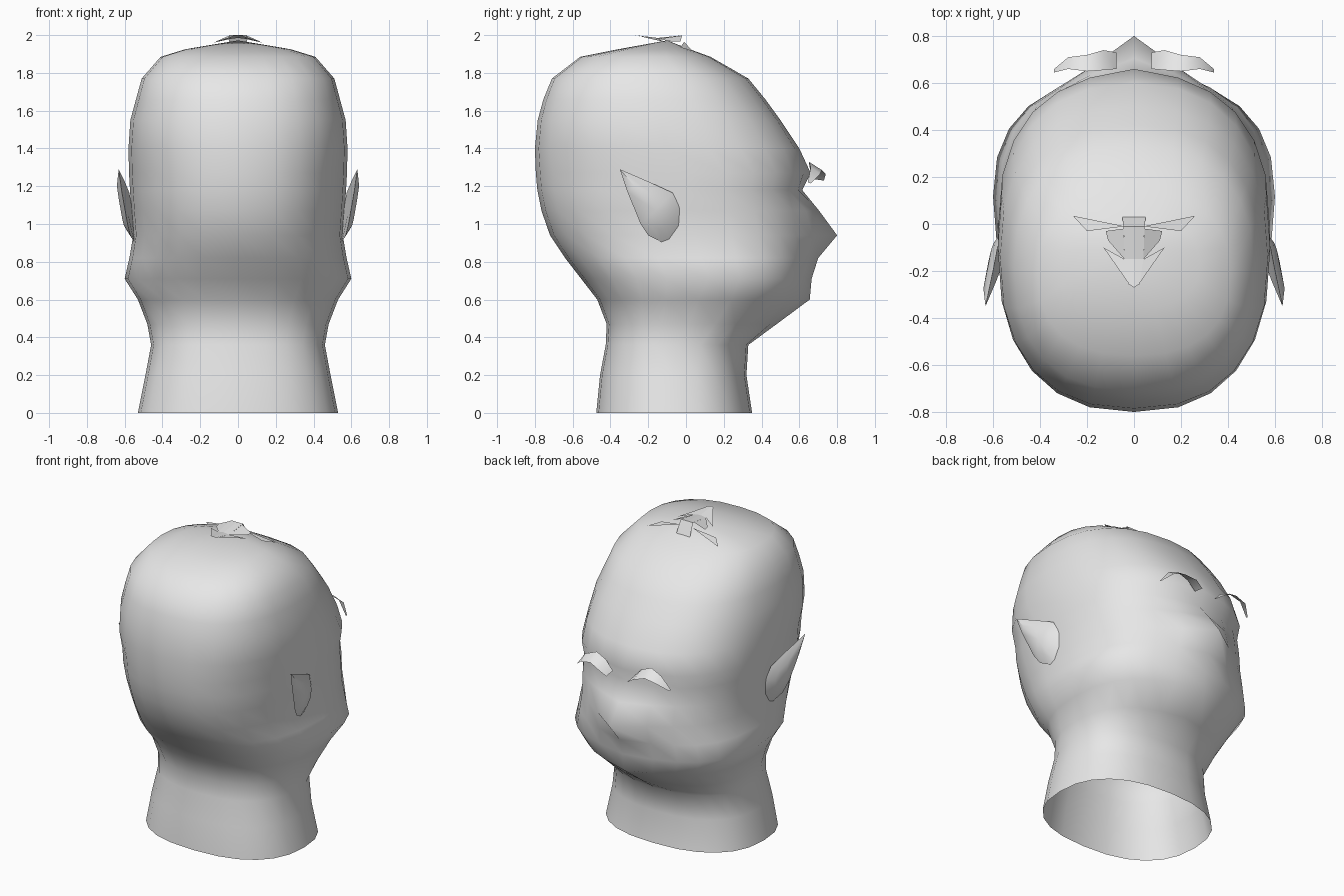
import bpy, bmesh, math
from mathutils import Vector

cube = bpy.data.objects.get("Cube")
if cube:
    bpy.data.objects.remove(cube)

grey = bpy.data.materials.new("plain_grey")
grey.use_nodes = True
grey.diffuse_color = (0.8, 0.8, 0.8, 1)
grey.node_tree.nodes["Principled BSDF"].inputs["Base Color"].default_value = (0.8, 0.8, 0.8, 1)


def finish(name, bm, smooth=True, mirror=False, recalc=True):
    if recalc:
        bmesh.ops.recalc_face_normals(bm, faces=bm.faces)
    for f in bm.faces:
        f.smooth = smooth
    mesh = bpy.data.meshes.new(name)
    bm.to_mesh(mesh)
    bm.free()
    mesh.materials.append(grey)
    obj = bpy.data.objects.new(name, mesh)
    bpy.context.collection.objects.link(obj)
    if mirror:
        obj.modifiers.new("mirror", 'MIRROR')
    return obj


def bridge(bm, a, b):
    n = len(a)
    for i in range(n):
        bm.faces.new((a[i], a[(i + 1) % n], b[(i + 1) % n], b[i]))


# Head and neck: height, half width, back, face plane, centre line of face
RINGS = [
    (0.00, .53, -.475, .35, .35), (0.20, .49, -.455, .32, .32),
    (0.36, .46, -.425, .33, .33), (0.47, .48, -.42, .45, .48),
    (0.60, .53, -.47, .60, .655), (0.71, .60, -.555, .63, .665),
    (0.82, .575, -.64, .645, .70), (0.94, .555, -.72, .65, .80),
    (1.07, .565, -.765, .635, .705), (1.18, .572, -.787, .61, .615),
    (1.27, .577, -.795, .635, .66), (1.40, .58, -.80, .595, .60),
    (1.55, .57, -.785, .50, .50), (1.66, .54, -.755, .42, .42),
    (1.77, .51, -.71, .33, .33), (1.885, .41, -.56, .13, .13),
    (1.925, .28, -.36, .02, .02),
]
SIDES = 24


def power(v, p):
    return math.copysign(abs(v) ** p, v)


bm = bmesh.new()
loops = []
for z, w, back, face, centre in RINGS:
    mid = (back + face) / 2 + (0.08 if 0.6 < z < 1.4 else 0)
    p = 2 / 2.4
    loop = []
    for i in range(SIDES):
        a = math.tau * i / SIDES
        c = power(math.cos(a), p)
        y = mid + c * (face - mid if c > 0 else mid - back)
        # Nose, lips and chin stand out along the centre line
        if i == 0:
            y = centre
        elif i in (1, SIDES - 1):
            y += (centre - face) * 0.25
        loop.append(bm.verts.new((w * power(math.sin(a), p), y, z)))
    loops.append(loop)
for a, b in zip(loops, loops[1:]):
    bridge(bm, a, b)
crown = bm.verts.new((0, -.1, 1.972))
for i in range(SIDES):
    bm.faces.new((loops[-1][i], loops[-1][(i + 1) % SIDES], crown))
finish("head", bm)

# Pointed ears: rim, raised outer shell and shallow inner side
RIM = [(.632, -.35, 1.29), (.60, -.2, 1.225), (.575, -.07, 1.165),
       (.56, -.03, 1.08), (.555, -.04, .99), (.55, -.09, .92),
       (.55, -.13, .905), (.57, -.2, .94), (.585, -.24, 1.0), (.615, -.31, 1.17)]
bm = bmesh.new()
middle = Vector((.58, -.16, 1.07))
rim = [bm.verts.new(p) for p in RIM]
shell = [bm.verts.new(Vector(p).lerp(middle, .4) + Vector((.03, 0, 0))) for p in RIM]
bridge(bm, rim, shell)
outer = bm.verts.new(middle + Vector((.04, 0, 0)))
inner = bm.verts.new(middle + Vector((.005, 0, 0)))
for i in range(len(rim)):
    j = (i + 1) % len(rim)
    bm.faces.new((shell[i], shell[j], outer))
    bm.faces.new((rim[j], rim[i], inner))
ears = finish("ears", bm, mirror=True)
bpy.context.view_layer.objects.active = ears
ears.select_set(True)
bpy.ops.object.shade_smooth_by_angle(angle=math.radians(60))

# Eyebrows: arched strips, back edge then front edge
BROW = [(.075, .66, 1.24, .73, 1.23), (.13, .655, 1.30, .74, 1.265),
        (.20, .65, 1.33, .72, 1.285), (.28, .66, 1.30, .71, 1.265),
        (.34, .645, 1.22, .66, 1.215)]
bm = bmesh.new()
pairs = [(bm.verts.new((x, yb, zb)), bm.verts.new((x, yf, zf)))
         for x, yb, zb, yf, zf in BROW]
for (a, b), (c, d) in zip(pairs, pairs[1:]):
    bm.faces.new((a, c, d, b))
finish("eyebrows", bm, mirror=True)

# Small folded tuft on the crown, with a trailing point and side flaps
bm = bmesh.new()
PANELS = [
    [(0, -.01, 2.0), (0, -.15, 1.985), (.04, -.15, 1.98), (.045, -.01, 2.0)],
    [(0, -.15, 1.985), (0, -.27, 2.0), (.025, -.255, 1.997), (.04, -.15, 1.98)],
    [(.045, -.02, 1.998), (.04, -.15, 1.98), (.11, -.07, 1.965), (.12, -.03, 1.965)],
    [(.04, -.15, 1.98), (.025, -.25, 1.995), (.13, -.10, 1.96)],
    [(0, -.01, 2.0), (.045, -.01, 2.0), (.05, .03, 1.92), (0, .03, 1.92)],
    [(.04, -.01, 1.965), (.26, .035, 1.915), (.20, -.03, 1.935)],
]
for panel in PANELS:
    bm.faces.new([bm.verts.new(p) for p in panel])
finish("crown_tuft", bm, smooth=False, mirror=True, recalc=False)
